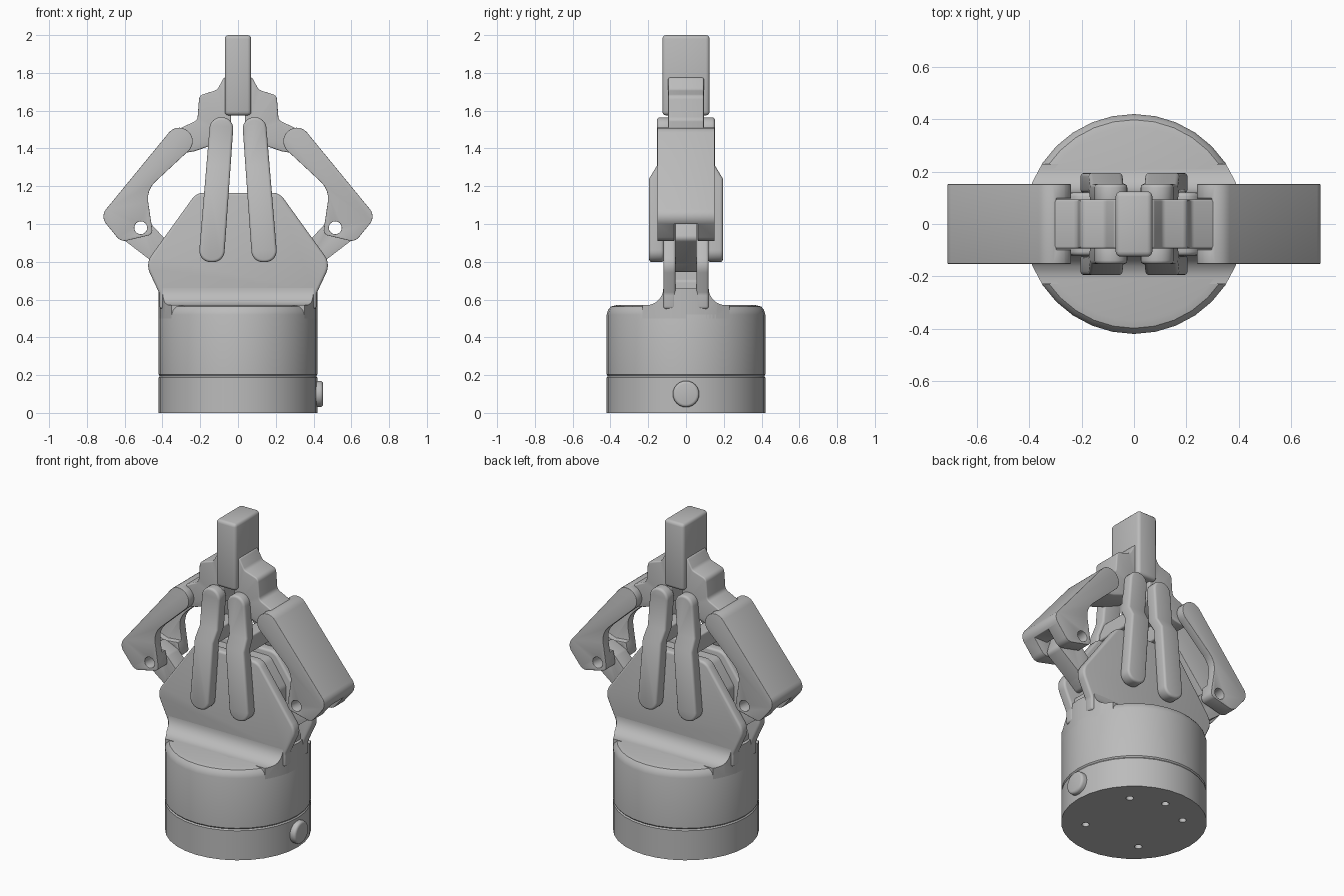
import bpy, bmesh, math
from mathutils import Vector

if "Cube" in bpy.data.objects:
    bpy.data.objects.remove(bpy.data.objects["Cube"])

grey = bpy.data.materials.new("satin grey")
grey.use_nodes = True
COLOUR = (0.5, 0.5, 0.5, 1)
grey.diffuse_color = COLOUR
grey.node_tree.nodes["Principled BSDF"].inputs["Base Color"].default_value = COLOUR


def rounded(corners):
    """Replace each (a, b, radius) corner of an outline by an arc."""
    out, n = [], len(corners)
    for i, (a, b, r) in enumerate(corners):
        p = Vector((a, b))
        u = (Vector(corners[i - 1][:2]) - p).normalized()
        v = (Vector(corners[(i + 1) % n][:2]) - p).normalized()
        half = u.angle(v) / 2
        if r == 0:
            out.append(p)
            continue
        centre = p + (u + v).normalized() * (r / math.sin(half))
        start = p + u * (r / math.tan(half)) - centre
        end = p + v * (r / math.tan(half)) - centre
        turn = start.angle(end)
        steps = max(2, math.ceil(turn / math.radians(15)))
        for k in range(steps + 1):
            t = k / steps
            out.append(centre + (start * math.sin((1 - t) * turn)
                                 + end * math.sin(t * turn)) / math.sin(turn))
    return out


def add_object(name, bm):
    bmesh.ops.recalc_face_normals(bm, faces=bm.faces)
    mesh = bpy.data.meshes.new(name)
    bm.to_mesh(mesh)
    bm.free()
    mesh.materials.append(grey)
    obj = bpy.data.objects.new(name, mesh)
    bpy.context.collection.objects.link(obj)
    return obj


def prism(name, corners, y0, y1, side=1, step=None):
    """Extrude a rounded x-z outline along y; step shifts the upper part in y."""
    bm = bmesh.new()
    face = bm.faces.new([bm.verts.new((side * p.x, y0, p.y)) for p in rounded(corners)])
    new = bmesh.ops.extrude_face_region(bm, geom=[face])["geom"]
    for v in new:
        if isinstance(v, bmesh.types.BMVert):
            v.co.y = y1
    if step:
        low, high, shift = step
        for z in (low, high):
            bmesh.ops.bisect_plane(bm, geom=bm.verts[:] + bm.edges[:] + bm.faces[:],
                                   plane_co=(0, 0, z), plane_no=(0, 0, 1))
        for v in bm.verts:
            if v.co.z > high - 0.001:
                v.co.y += shift
    return add_object(name, bm)


def lathe(name, profile, segments=32):
    bm = bmesh.new()
    verts = [bm.verts.new((r, 0, z)) for r, z in profile]
    edges = [bm.edges.new(e) for e in zip(verts, verts[1:])]
    bmesh.ops.spin(bm, geom=verts + edges, axis=(0, 0, 1), cent=(0, 0, 0),
                   angle=math.tau, steps=segments)
    bmesh.ops.remove_doubles(bm, verts=bm.verts, dist=0.0005)
    return add_object(name, bm)


def round_bar(name, radius, length, centre, axis, segments=24):
    bm = bmesh.new()
    bmesh.ops.create_cone(bm, cap_ends=True, segments=segments, radius1=radius,
                          radius2=radius, depth=length)
    obj = add_object(name, bm)
    turn = Vector((0, 0, 1)).rotation_difference(Vector(axis)).to_matrix().to_4x4()
    obj.data.transform(turn)
    obj.data.transform(turn.Translation(centre))
    return obj


def finish(obj, bevel=0.0, cutters=(), operation='DIFFERENCE'):
    """Cut, soften the edges, bake the modifiers and shade."""
    for cutter in cutters:
        cutter.hide_render = True
        mod = obj.modifiers.new("cut", 'BOOLEAN')
        mod.object, mod.operation, mod.solver = cutter, operation, 'EXACT'
    if bevel:
        mod = obj.modifiers.new("soft edges", 'BEVEL')
        mod.width, mod.segments = bevel, 3
        mod.limit_method, mod.angle_limit = 'ANGLE', math.radians(40)
    bpy.context.view_layer.update()
    deps = bpy.context.evaluated_depsgraph_get()
    obj.data = bpy.data.meshes.new_from_object(obj.evaluated_get(deps))
    obj.modifiers.clear()
    obj.data.shade_smooth()
    obj.data.set_sharp_from_angle(angle=math.radians(35))
    for cutter in cutters:
        bpy.data.objects.remove(cutter)


def mirrored(half):
    return half + [(-a, b, r) for a, b, r in reversed(half)]


R = 0.42
# Mounting base with screw holes underneath
base = lathe("mounting_base", [(0, 0), (R, 0), (R, 0.187), (R - 0.006, 0.195), (0, 0.195)])
holes = []
for deg in (45, 90, 135, 225, 315):
    a = math.radians(deg)
    holes.append(round_bar("hole_cutter", 0.022, 0.1,
                           (0.28 * math.cos(a), 0.28 * math.sin(a), 0), (0, 0, 1), 12))
finish(base, cutters=holes)

# Cable plug on the side of the base
finish(round_bar("side_plug", 0.07, 0.08, (0.41, 0, 0.1), (1, 0, 0)), 0.015)

# Round housing with a softened rim
finish(lathe("housing", [(0, 0.195), (R - 0.006, 0.195), (R, 0.203), (R, 0.52), (0.413, 0.545),
                         (0.398, 0.563), (0.37, 0.57), (0, 0.57)]))

# Flared neck trimmed to the housing radius
neck = prism("neck", mirrored([(0.23, 0.5, 0), (0.23, 0.57, 0), (0.12, 0.57, 0.09),
                               (0.12, 0.66, 0)]), -0.5, 0.5)
neck.data.transform(Vector((0, 1, 0)).rotation_difference(Vector((1, 0, 0))).to_matrix().to_4x4())
finish(neck, cutters=[round_bar("neck_cutter", R, 1, (0, 0, 0.6), (0, 0, 1), 32)],
       operation='INTERSECT')

# Palm: two cheek plates around a narrower core
cheek = mirrored([(0.415, 0.55, 0), (0.415, 0.63, 0.04), (0.49, 0.79, 0.09), (0.22, 1.165, 0.07)])
for name, y in (("front_palm_plate", -0.0875), ("back_palm_plate", 0.0875)):
    finish(prism(name, cheek, y - 0.0325, y + 0.0325), 0.014)
finish(prism("palm_core", mirrored([(0.4, 0.55, 0), (0.4, 0.7, 0.02), (0.3, 0.76, 0.02),
                                    (0.3, 0.97, 0.05), (0.19, 1.13, 0.05)]), -0.06, 0.06))

# Closed gripping pads
finish(prism("grip_pads", mirrored([(0.07, 1.575, 0), (0.07, 2.0, 0)]), -0.125, 0.125), 0.02)

ARM = [(0.32, 1.54, 0.07), (0.73, 1.04, 0.06), (0.62, 0.905, 0.05), (0.45, 0.945, 0.03),
       (0.485, 1.18, 0.12), (0.205, 1.44, 0.07)]
ARM_CAVITY = [(0.1, 1.56, 0), (0.285, 1.56, 0), (0.3, 1.49, 0), (0.655, 1.065, 0),
              (0.56, 1.03, 0), (0.35, 1.05, 0), (0.1, 1.3, 0)]
ARM_NOTCH = [(0.78, 0.85, 0), (0.74, 1.0, 0), (0.6, 1.0, 0), (0.58, 1.1, 0), (0.4, 1.1, 0),
             (0.4, 0.85, 0)]
CRANK = [(0.36, 0.72, 0.03), (0.44, 0.79, 0.03), (0.61, 0.92, 0.03), (0.57, 1.05, 0.03),
         (0.46, 1.0, 0.03), (0.33, 0.86, 0.03)]
BRACKET = [(0.03, 1.775, 0), (0.075, 1.775, 0), (0.11, 1.71, 0.03), (0.205, 1.68, 0.03),
           (0.215, 1.55, 0.03), (0.34, 1.49, 0.03), (0.32, 1.37, 0.03), (0.23, 1.385, 0),
           (0.13, 1.42, 0.03), (0.04, 1.46, 0.02)]
LINK = [(0.021, 1.565, 0.06), (0.146, 1.565, 0.06), (0.21, 0.798, 0.06), (0.075, 0.798, 0.06)]

for label, s in (("left", 1), ("right", -1)):
    # Hollow outer arm with a pivot hole
    arm = prism(label + "_outer_arm", ARM, -0.152, 0.152, s)
    finish(arm, 0.012, [prism("cavity_cutter", ARM_CAVITY, -0.098, 0.098, s),
                        prism("notch_cutter", ARM_NOTCH, -0.062, 0.062, s),
                        round_bar("pin_cutter", 0.034, 1, (s * 0.515, 0, 0.98), (0, 1, 0))])
    # Short crank joining palm and arm
    crank = prism(label + "_crank", CRANK, -0.056, 0.056, s)
    finish(crank, 0.008, [round_bar("pin_cutter", 0.034, 1, (s * 0.515, 0, 0.98), (0, 1, 0))])
    # Fingertip bracket carrying the pad
    finish(prism(label + "_finger_bracket", BRACKET, -0.094, 0.094, s), 0.008)
    # Stepped inner links on both faces, tied by a bridge
    for place, y0, y1, shift in (("front", -0.195, -0.118, 0.042), ("back", 0.118, 0.195, -0.042)):
        finish(prism(f"{label}_{place}_inner_link", LINK, y0, y1, s, (1.24, 1.31, shift)), 0.014)
    finish(prism(label + "_link_bridge", [(0.07, 1.2, 0.01), (0.16, 1.2, 0.01), (0.15, 1.3, 0.01),
                                          (0.06, 1.3, 0.01)], -0.14, 0.14, s))
